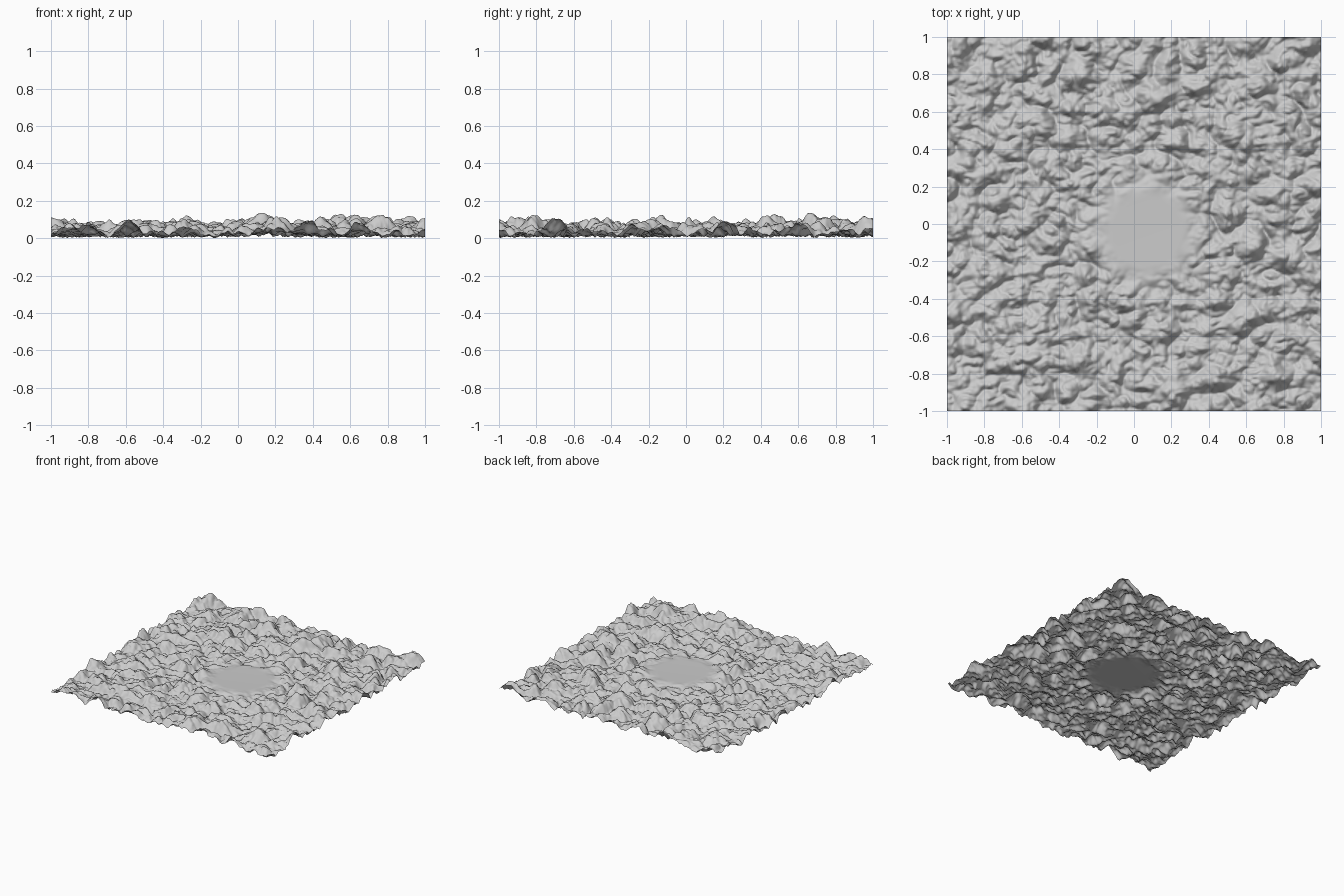
import bpy
import bmesh
import math
from mathutils import Vector, noise

if "Cube" in bpy.data.objects:
    bpy.data.objects.remove(bpy.data.objects["Cube"])

RES = 250
CLEARING = (0.07, -0.04)
CLEARING_Z = 0.052
MEAN_Z = 0.050

# Larger individual mounds: x, y, radius, height
MOUNDS = [
    (0.20, -0.88, 0.11, 0.06), (0.12, 0.70, 0.15, 0.045),
    (-0.62, -0.70, 0.10, 0.03), (0.56, 0.60, 0.11, 0.03),
    (-0.24, -0.34, 0.08, 0.03), (0.02, -0.53, 0.08, 0.03),
    (0.62, -0.14, 0.10, 0.03), (-0.75, 0.42, 0.10, 0.025),
    (0.80, 0.92, 0.08, 0.025),
]


def billow(x, y):
    """Rounded hills separated by sharp creases."""
    total, amp, freq = 0.0, 1.0, 6.0
    for i in range(3):
        total += amp * abs(noise.noise(Vector((x * freq + 7.3 * i, y * freq * 1.2 - 3.1 * i, 4.37 + i))))
        amp *= 0.5
        freq *= 2.0
    return total


def smoothstep(a, b, v):
    t = min(max((v - a) / (b - a), 0.0), 1.0)
    return t * t * (3 - 2 * t)


def mounds(x, y):
    return sum(h * math.exp(-((x - mx) ** 2 + (y - my) ** 2) / (r * r))
               for mx, my, r, h in MOUNDS)


# Terrain sheet
bm = bmesh.new()
bmesh.ops.create_grid(bm, x_segments=RES, y_segments=RES, size=1.0)
relief = [0.105 * billow(v.co.x, v.co.y) + mounds(v.co.x, v.co.y) for v in bm.verts]
mean = sum(relief) / len(relief)
for v, r in zip(bm.verts, relief):
    z = max(r - mean + MEAN_Z, 0.0)
    if z > 0.10:
        z = 0.10 + 0.05 * math.tanh((z - 0.10) / 0.05)
    # shallow round clearing with a soft rim
    d = math.hypot(v.co.x - CLEARING[0], v.co.y - CLEARING[1])
    k = smoothstep(0.18, 0.40, d)
    v.co.z = (CLEARING_Z + 0.04 * d * d) * (1 - k) + z * k

# Stand the sheet on zero
low = min(v.co.z for v in bm.verts)
for v in bm.verts:
    v.co.z -= low
for f in bm.faces:
    f.smooth = True

mesh = bpy.data.meshes.new("terrain")
bm.to_mesh(mesh)
bm.free()
terrain = bpy.data.objects.new("terrain", mesh)
bpy.context.collection.objects.link(terrain)
